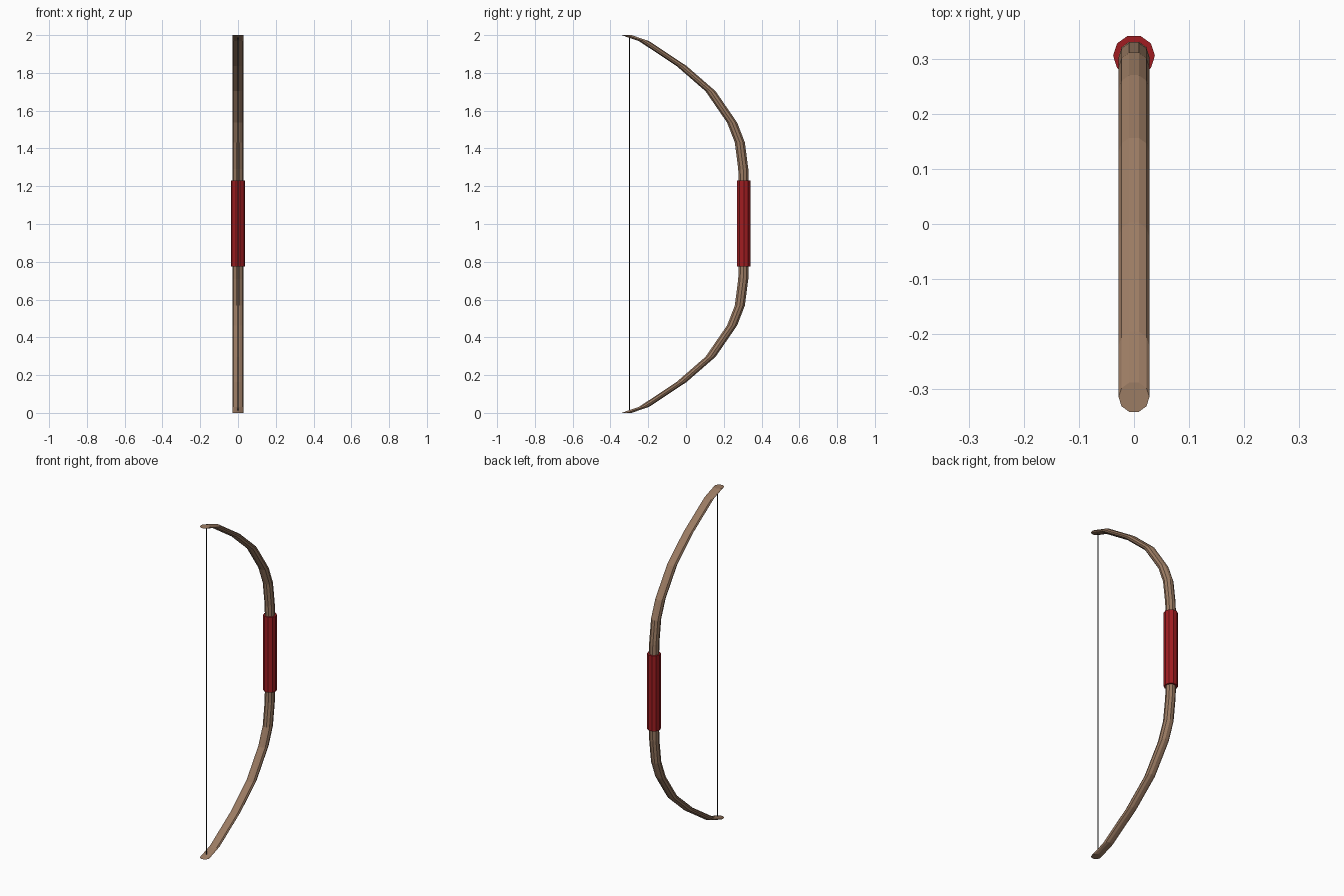
import bpy, bmesh, math

if "Cube" in bpy.data.objects:
    bpy.data.objects.remove(bpy.data.objects["Cube"])

def material(name, rgb):
    m = bpy.data.materials.new(name)
    m.diffuse_color = (*rgb, 1)
    m.use_nodes = True
    m.node_tree.nodes["Principled BSDF"].inputs["Base Color"].default_value = m.diffuse_color
    return m

def sweep(name, path, radius, sides, mat):
    """Loft a horizontal polygon section through (y, z) centres, capped."""
    bm = bmesh.new()
    rings = []
    for y, z in path:
        rings.append([bm.verts.new((radius * math.cos(2 * math.pi * i / sides),
                                    y + radius * math.sin(2 * math.pi * i / sides), z))
                      for i in range(sides)])
    for a, b in zip(rings, rings[1:]):
        for i in range(sides):
            j = (i + 1) % sides
            bm.faces.new((a[i], a[j], b[j], b[i]))
    bm.faces.new(rings[0][::-1])
    bm.faces.new(rings[-1])
    me = bpy.data.meshes.new(name)
    bm.to_mesh(me)
    bm.free()
    me.materials.append(mat)
    ob = bpy.data.objects.new(name, me)
    bpy.context.collection.objects.link(ob)
    return ob

wood = material("wood", (0.33, 0.20, 0.125))
red = material("red_wrap", (0.35, 0.012, 0.015))
black = material("string_black", (0.02, 0.02, 0.02))

# Curved stave: upper half of the path, mirrored about z = 1
upper = [(0.305, 1.22), (0.303, 1.292), (0.285, 1.432), (0.244, 1.537), (0.130, 1.703),
         (-0.024, 1.837), (-0.222, 1.968), (-0.315, 2.0)]
lower = [(y, 2 - z) for y, z in reversed(upper)]
sweep("bow_stave", lower + upper, 0.028, 10, wood)

# Wrapped hand grip
sweep("grip", [(0.306, 0.775), (0.306, 1.23)], 0.038, 10, red)

# Bowstring between the tips
sweep("bowstring", [(-0.30, 0.003), (-0.30, 1.997)], 0.003, 8, black)
